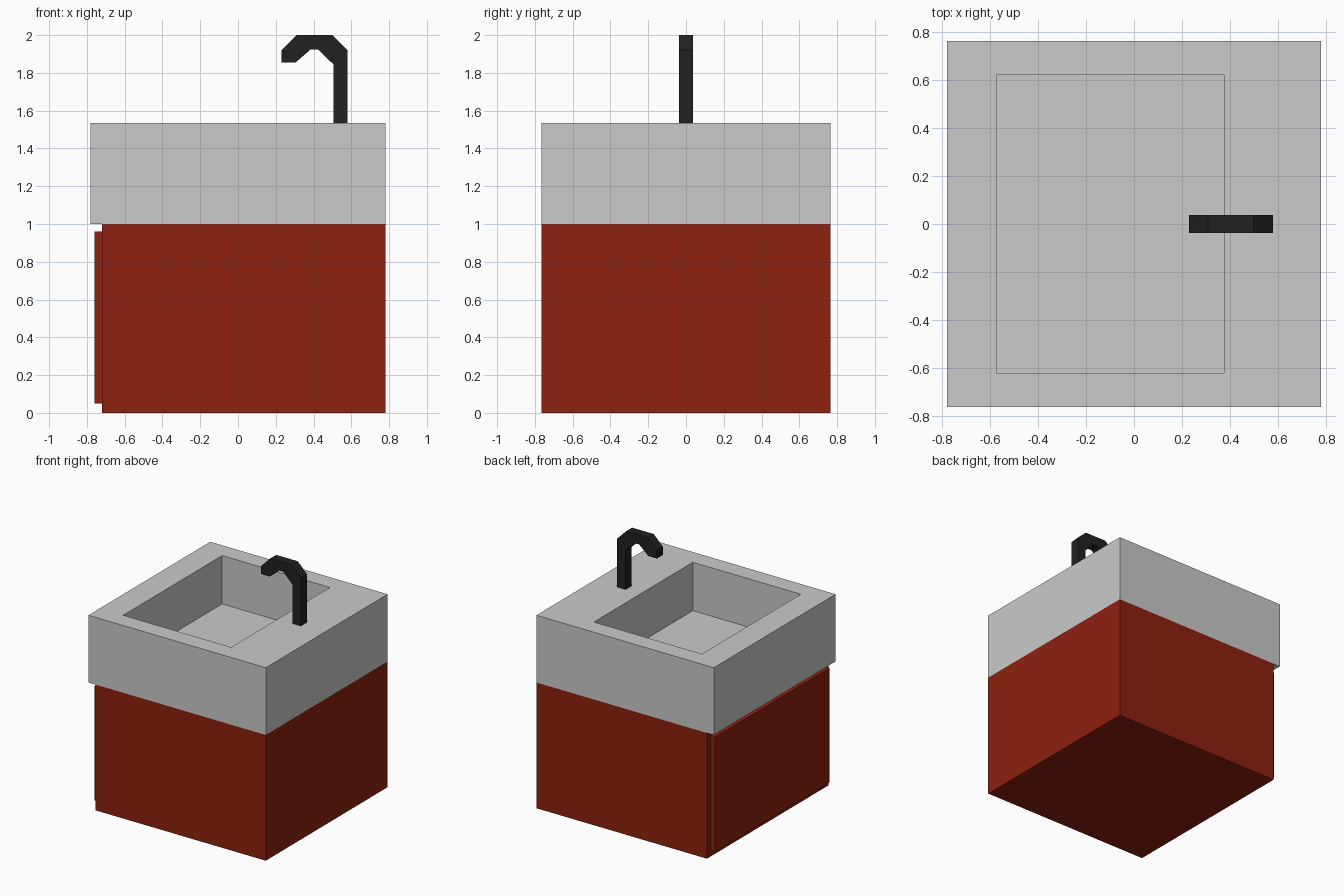
import bpy, bmesh
from mathutils import Vector

if "Cube" in bpy.data.objects:
    bpy.data.objects.remove(bpy.data.objects["Cube"], do_unlink=True)


def material(name, rgb):
    m = bpy.data.materials.new(name)
    m.use_nodes = True
    m.diffuse_color = (*rgb, 1)
    m.node_tree.nodes["Principled BSDF"].inputs["Base Color"].default_value = (*rgb, 1)
    return m


red = material("red_cabinet", (0.27, 0.0148, 0.0045))
grey = material("light_grey", (0.59, 0.59, 0.59))
black = material("black_metal", (0.0155, 0.0155, 0.0155))


def finish(name, bm, mat):
    bmesh.ops.recalc_face_normals(bm, faces=bm.faces)
    mesh = bpy.data.meshes.new(name)
    bm.to_mesh(mesh)
    bm.free()
    mesh.materials.append(mat)
    obj = bpy.data.objects.new(name, mesh)
    bpy.context.collection.objects.link(obj)
    return obj


def box(low, high):
    low, high = Vector(low), Vector(high)
    bm = bmesh.new()
    bmesh.ops.create_cube(bm, size=1)
    for v in bm.verts:
        v.co = (low + high) / 2 + v.co * (high - low)
    return bm


# Cabinet body and the door panel on its -x side
finish("cabinet", box((-0.72, -0.765, 0), (0.78, 0.765, 1)), red)
finish("cabinet_door", box((-0.76, -0.72, 0.05), (-0.72, 0.72, 0.96)), red)

# Thick countertop with a basin sunk into the top face
bm = box((-0.78, -0.765, 1), (0.78, 0.765, 1.535))
top = max(bm.faces, key=lambda f: f.calc_center_median().z)
bmesh.ops.inset_region(bm, faces=[top], thickness=0.1)
for v in top.verts:
    v.co.x = 0.375 if v.co.x > 0 else -0.575
    v.co.y = 0.622 if v.co.y > 0 else -0.622
floor = bmesh.ops.extrude_discrete_faces(bm, faces=[top])["faces"][0]
bmesh.ops.translate(bm, verts=floor.verts, vec=(0, 0, -0.385))
finish("basin_countertop", bm, grey)

# Faucet: angular hook profile extruded across its width
profile = [(0.58, 1.535), (0.58, 1.92), (0.5, 2), (0.31, 2), (0.23, 1.92), (0.23, 1.855),
           (0.305, 1.855), (0.385, 1.925), (0.425, 1.925), (0.505, 1.845), (0.505, 1.535)]
bm = bmesh.new()
side = bm.faces.new([bm.verts.new((x, -0.0375, z)) for x, z in profile])
ext = bmesh.ops.extrude_face_region(bm, geom=[side])["geom"]
bmesh.ops.translate(bm, verts=[g for g in ext if isinstance(g, bmesh.types.BMVert)],
                    vec=(0, 0.075, 0))
finish("faucet", bm, black)
